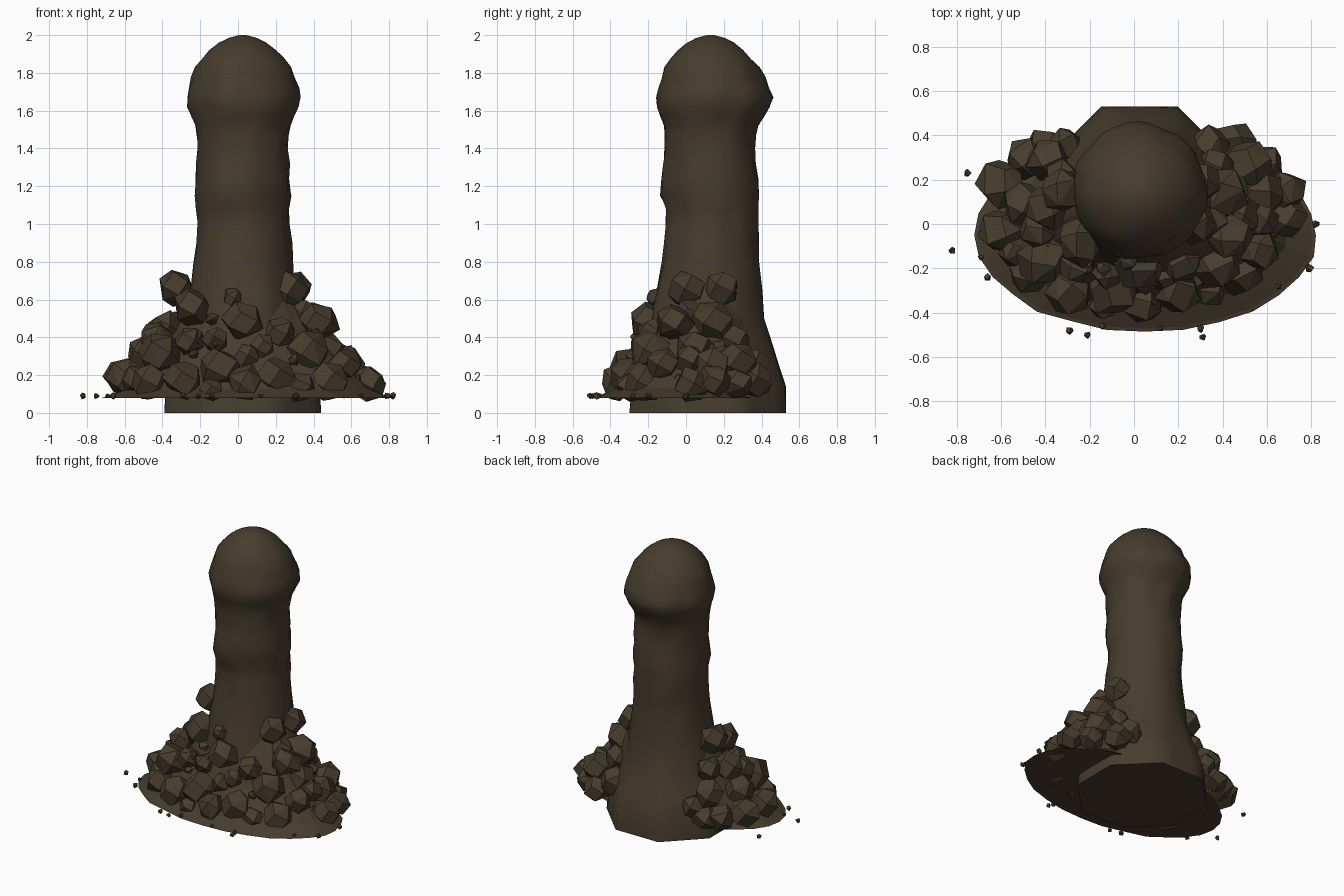
import bpy, bmesh, math, random
from mathutils import Vector, noise

random.seed(7)
if "Cube" in bpy.data.objects:
    bpy.data.objects.remove(bpy.data.objects["Cube"], do_unlink=True)

earth = bpy.data.materials.new("dark brown earth")
earth.use_nodes = True
COLOUR = (0.063, 0.045, 0.027, 1)
earth.diffuse_color = COLOUR
earth.node_tree.nodes["Principled BSDF"].inputs["Base Color"].default_value = COLOUR


def finish(bm, name, smooth=False):
    """Turn a bmesh into a named object."""
    bmesh.ops.recalc_face_normals(bm, faces=bm.faces)
    mesh = bpy.data.meshes.new(name)
    bm.to_mesh(mesh)
    bm.free()
    obj = bpy.data.objects.new(name, mesh)
    bpy.context.collection.objects.link(obj)
    mesh.materials.append(earth)
    if smooth:
        bpy.ops.object.select_all(action="DESELECT")
        obj.select_set(True)
        bpy.context.view_layer.objects.active = obj
        bpy.ops.object.shade_smooth_by_angle(angle=math.radians(50))
    return obj


def loft(rings):
    """Skin a stack of equal rings of points and cap both ends."""
    bm = bmesh.new()
    loops = [[bm.verts.new(p) for p in ring] for ring in rings]
    count = len(loops[0])
    for low, high in zip(loops, loops[1:]):
        for i in range(count):
            j = (i + 1) % count
            bm.faces.new((low[i], low[j], high[j], high[i]))
    bm.faces.new(loops[0][::-1])
    bm.faces.new(loops[-1])
    return bm


# Column: octagonal flared foot, uneven shaft and swollen rounded top
# Each row is height, radius and depth of the centre
PROFILE = [(0, .415, .115), (.14, .408, .12), (.25, .375, .12), (.35, .34, .12), (.5, .3, .115),
           (.65, .28, .125), (.8, .262, .13), (.9, .25, .13), (1, .245, .14), (1.08, .248, .14),
           (1.15, .258, .125), (1.24, .252, .13), (1.32, .245, .13), (1.4, .241, .13),
           (1.47, .245, .13), (1.52, .258, .135), (1.57, .278, .14), (1.62, .297, .145),
           (1.67, .302, .15), (1.72, .288, .145), (1.78, .268, .14), (1.83, .25, .135),
           (1.88, .21, .13), (1.92, .175, .13), (1.96, .125, .13), (1.985, .075, .13), (2, .02, .13)]
SIDES = 32
SIDE_ANGLE = math.pi / 4
rings = []
for z, radius, depth in PROFILE:
    foot = max(0, 1 - z / .7)
    rough = min(1, z) * min(1, (2 - z) * 4)
    ring = []
    for i in range(SIDES):
        a = math.tau * i / SIDES + math.pi / 8
        off = (a + math.pi / 8) % SIDE_ANGLE - math.pi / 8
        r = radius * (1 + foot * (1 / math.cos(off) - 1))
        d = Vector((math.cos(a), math.sin(a), 0))
        spot = Vector((d.x * 1.6, d.y * 1.6, z * 5))
        r += rough * (.015 * noise.noise(spot) + .016 * noise.noise(spot * 2.3))
        ring.append(Vector((.025, depth, z)) + d * r)
    rings.append(ring)
finish(loft(rings), "stone_column", smooth=True)

# Mound: thin ragged apron rising into a cone of soil around the column
BASE_Z = .08
rings = []
for z, rx, ry, cy in [(BASE_Z, .77, .435, -.05), (.084, .75, .42, -.05), (.13, .64, .36, -.02),
                      (.3, .48, .31, .05), (.5, .35, .26, .09), (.66, .24, .2, .12)]:
    ring = []
    for i in range(28):
        a = math.tau * i / 28
        ragged = 1 + .035 * noise.noise(Vector((math.cos(a) * 3, math.sin(a) * 3, 0)))
        ring.append((.05 + rx * math.cos(a) * ragged, cy + ry * math.sin(a) * ragged, z))
    rings.append(ring)
finish(loft(rings), "soil_mound")


# Rocks: chunky faceted hulls of jittered points
def rock(name, centre, size, points=14):
    bm = bmesh.new()
    turn = random.random() * math.tau
    stretch = Vector([random.uniform(.95, 1.1) for _ in range(3)])
    for i in range(points):
        h = 1 - 2 * (i + .5) / points
        a = turn + i * math.pi * (3 - math.sqrt(5))
        w = math.sqrt(1 - h * h)
        p = Vector((w * math.cos(a), w * math.sin(a), h)) * random.uniform(.95, 1.15)
        bm.verts.new(Vector(centre) + p * stretch * size)
    hull = bmesh.ops.convex_hull(bm, input=bm.verts)
    loose = [v for v in bm.verts if not v.link_faces]
    bmesh.ops.delete(bm, geom=loose, context="VERTS")
    bmesh.ops.dissolve_limit(bm, angle_limit=math.radians(16), verts=bm.verts, edges=bm.edges)
    finish(bm, name)


def rubble(name, spots):
    """Place rocks given as x, y, z and size."""
    for n, (x, y, z, size) in enumerate(spots):
        rock(f"{name}_{n + 1}", (x, y, z), size)


rubble("front_rock", [
    (-.24, -.08, .56, .11), (.03, -.19, .48, .11), (.27, .01, .65, .1), (.22, -.18, .42, .08),
    (.37, -.18, .33, .11), (-.42, -.16, .31, .11), (-.1, -.29, .23, .11), (-.29, -.31, .18, .11),
    (.05, -.25, .3, .07), (.2, -.3, .19, .1), (.04, -.36, .16, .09), (.48, -.22, .16, .1),
    (-.03, -.16, .61, .05), (-.12, -.22, .39, .07), (-.26, -.19, .38, .08),
    (-.47, -.22, .16, .09), (.33, -.29, .14, .08), (-.14, -.37, .12, .06), (.13, -.24, .35, .06)])
rubble("left_rock", [
    (.43, -.06, .48, .1), (.57, -.12, .26, .09), (.69, .03, .15, .09), (.69, .15, .17, .09),
    (.4, .14, .48, .11), (.3, .19, .66, .09), (.52, .27, .27, .1), (.45, .37, .17, .09),
    (.34, .35, .25, .09), (.58, .13, .24, .1), (.34, .02, .52, .08), (.46, .04, .34, .1),
    (.36, .25, .38, .09), (.59, .27, .16, .08), (.57, .02, .28, .08)])
rubble("right_rock", [
    (-.33, .15, .66, .1), (-.6, -.03, .19, .1), (-.6, .18, .2, .1), (-.39, .29, .33, .1),
    (-.39, .07, .44, .1), (-.49, .29, .18, .09), (-.4, .35, .18, .08), (-.5, .09, .31, .1),
    (-.44, -.03, .4, .08), (-.32, .2, .46, .08), (-.31, .35, .24, .08), (-.54, -.12, .17, .08)])

# Small stones wedged between the big rocks
for n in range(16):
    a = random.uniform(-1.2, .2) * math.pi
    z = random.uniform(.12, .5)
    wide, deep = .7 - .6 * z, .42 - .33 * z
    spot = (.04 + wide * math.cos(a), .03 + deep * math.sin(a), z)
    rock(f"small_stone_{n + 1}", spot, random.uniform(.025, .045), 9)

# Pebbles scattered round the apron
for n, (x, y) in enumerate([
        (-.75, .23), (-.82, -.12), (-.69, -.15), (-.66, -.24), (-.29, -.48), (-.21, -.5),
        (-.14, -.46), (.12, -.47), (.3, -.47), (.31, -.51), (.79, -.2), (.82, 0), (.65, -.28)]):
    rock(f"pebble_{n + 1}", (x, y, BASE_Z + .01), random.uniform(.013, .02), 9)
